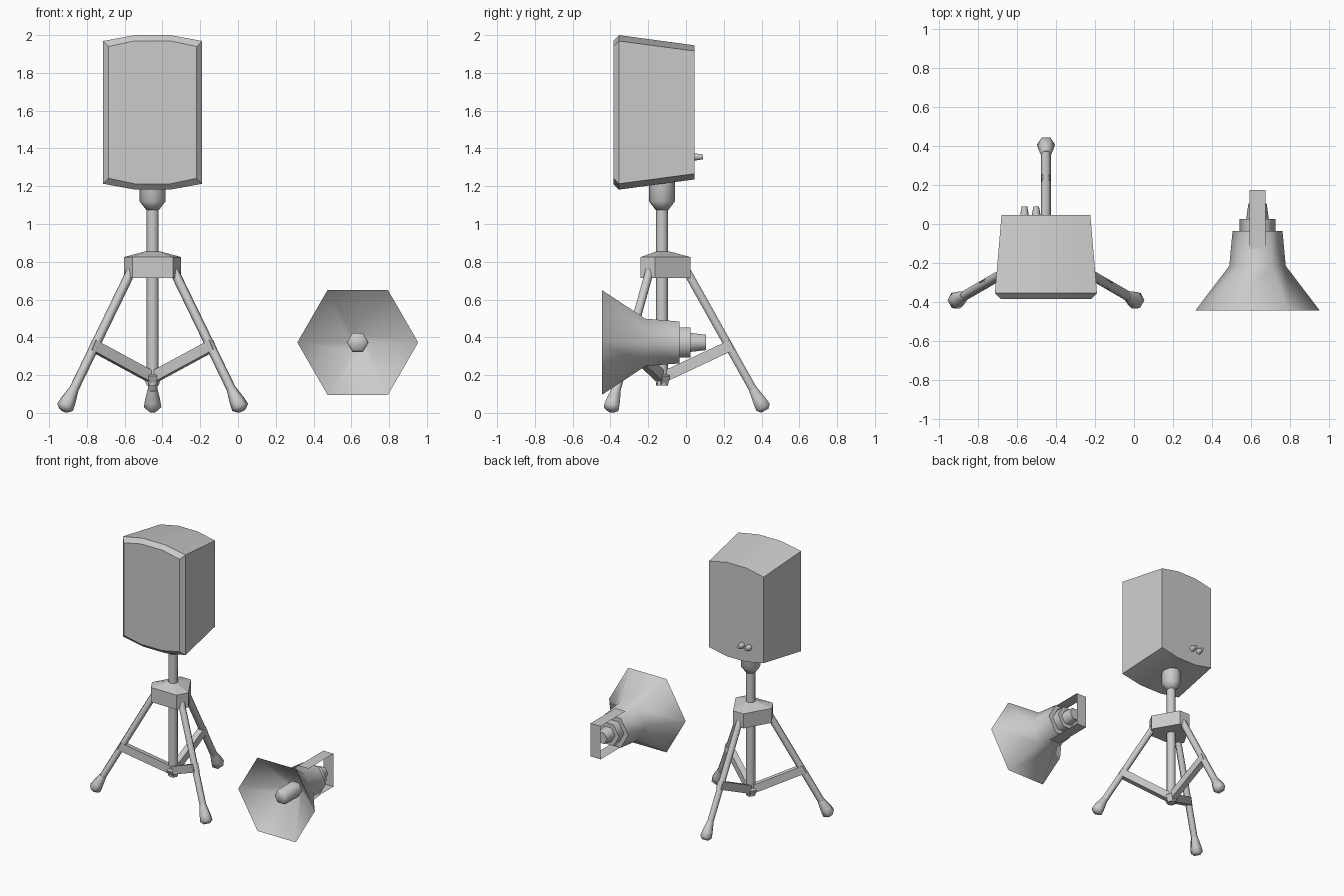
import bpy, bmesh, math
from mathutils import Vector

if "Cube" in bpy.data.objects:
    bpy.data.objects.remove(bpy.data.objects["Cube"])

CX, CY = -0.452, -0.127          # tripod axis
HX, HZ = 0.634, 0.373            # horn axis
LEGS = [math.radians(a) for a in (90, 210, 330)]


def finish(name, bm, angle=None):
    me = bpy.data.meshes.new(name)
    bm.to_mesh(me)
    bm.free()
    ob = bpy.data.objects.new(name, me)
    bpy.context.collection.objects.link(ob)
    if angle:
        bpy.ops.object.select_all(action='DESELECT')
        ob.select_set(True)
        bpy.context.view_layer.objects.active = ob
        bpy.ops.object.shade_smooth_by_angle(angle=math.radians(angle))
    return ob


def loft(name, rings, angle=None):
    """Skin a stack of rings of points and cap both ends."""
    bm = bmesh.new()
    rows = [[bm.verts.new(p) for p in ring] for ring in rings]
    for a, b in zip(rows, rows[1:]):
        for i in range(len(a)):
            j = (i + 1) % len(a)
            bm.faces.new((a[i], a[j], b[j], b[i]))
    bm.faces.new(rows[0][::-1])
    bm.faces.new(rows[-1])
    bmesh.ops.recalc_face_normals(bm, faces=bm.faces)
    return finish(name, bm, angle)


def turned(name, origin, axis, side, profile, n, phase=0.0, angle=62):
    """Turn (distance, radius) pairs around an axis with n sides."""
    o, w, u = Vector(origin), Vector(axis).normalized(), Vector(side).normalized()
    v = w.cross(u)
    turns = [phase + 2 * math.pi * i / n for i in range(n)]
    rings = [[o + w * d + (u * math.cos(t) + v * math.sin(t)) * r for t in turns]
             for d, r in profile]
    return loft(name, rings, angle)


# Speaker cabinet: bowed octagonal section, bevelled front, tapering to the back
def cabinet_ring(y, w, flat, corner, peak):
    pts = [(-w, corner), (-flat, peak), (flat, peak), (w, corner),
           (w, -corner), (flat, -peak), (-flat, -peak), (-w, -corner)]
    return [(CX + x, y, 1.591 + z) for x, z in pts]


loft("speaker_cabinet", [cabinet_ring(-0.385, 0.233, 0.09, 0.349, 0.379),
                         cabinet_ring(-0.355, 0.262, 0.093, 0.378, 0.409),
                         cabinet_ring(0.045, 0.228, 0.08, 0.325, 0.355)], 28)

# Rear knobs
for i, x in enumerate((-0.562, -0.502)):
    turned(f"knob_{i + 1}", (x, 0.04, 1.355), (0, 1, 0), (1, 0, 0),
           [(0, 0.023), (0.025, 0.019), (0.05, 0.014)], 6)

# Pole and the cup holding the cabinet
turned("pole", (CX, CY, 0), (0, 0, 1), (1, 0, 0), [(0.145, 0.032), (1.12, 0.032)], 8)
turned("pole_cup", (CX, CY, 0), (0, 0, 1), (1, 0, 0),
       [(1.075, 0.034), (1.12, 0.069), (1.23, 0.069)], 8)

# Tripod hub: triangle with cut corners and a low pyramid top
def hub_ring(r, z):
    return [(CX + r * math.cos(a + s), CY + r * math.sin(a + s), z)
            for a in LEGS for s in (-0.284, 0.284)]


loft("tripod_hub", [hub_ring(0.156, 0.715), hub_ring(0.156, 0.825), hub_ring(0.04, 0.855)])

# Legs with rubber feet, and flat braces back to the pole
for i, a in enumerate(LEGS):
    out = Vector((math.cos(a), math.sin(a), 0))
    across = Vector((-math.sin(a), math.cos(a), 0))
    up = Vector((0, 0, 1))
    base = Vector((CX, CY, 0))
    tip = base + out * 0.545 + up * 0.012
    d = out * 0.489 - up * 0.873
    turned(f"leg_{i + 1}", tip, d, across,
           [(-0.89, 0.025), (-0.09, 0.025)], 6)
    turned(f"foot_{i + 1}", tip, d, across,
           [(-0.13, 0.026), (-0.06, 0.041), (-0.02, 0.046), (0, 0.024)], 6)
    run = Vector((0.40, 0, 0.185)).normalized()
    along = out * run.x + up * run.z
    normal = up * run.x - out * run.z
    ends = [base + out * -0.035 + up * 0.17, base + out * 0.37 + up * 0.36]
    loft(f"brace_{i + 1}", [[e + normal * (0.029 * p) + across * (0.022 * q)
                             for p, q in ((-1, -1), (1, -1), (1, 1), (-1, 1))]
                            for e in ends])

# Horn: hexagonal flare, inner throat first, then outside back along the steps
turned("horn_bell", (HX, 0, HZ), (0, 1, 0), (1, 0, 0),
       [(-0.215, 0.05), (-0.443, 0.318), (-0.445, 0.32), (-0.215, 0.145), (-0.035, 0.128),
        (-0.035, 0.092), (0.025, 0.092), (0.025, 0.058), (0.105, 0.047)], 6)
turned("horn_plug", (HX, 0, HZ), (0, 1, 0), (1, 0, 0),
       [(-0.40, 0.046), (-0.385, 0.057), (-0.2, 0.057)], 6)

# Mounting bracket: thin U-shaped strap behind the horn
bm = bmesh.new()
path = [(-0.125, 0.125), (0.174, 0.125), (0.174, -0.125), (-0.125, -0.125)]
rows = [[bm.verts.new((HX + s, y, HZ + z)) for s in (-0.042, 0.042)] for y, z in path]
for p, q in zip(rows, rows[1:]):
    bm.faces.new((p[0], p[1], q[1], q[0]))
finish("horn_bracket", bm)
